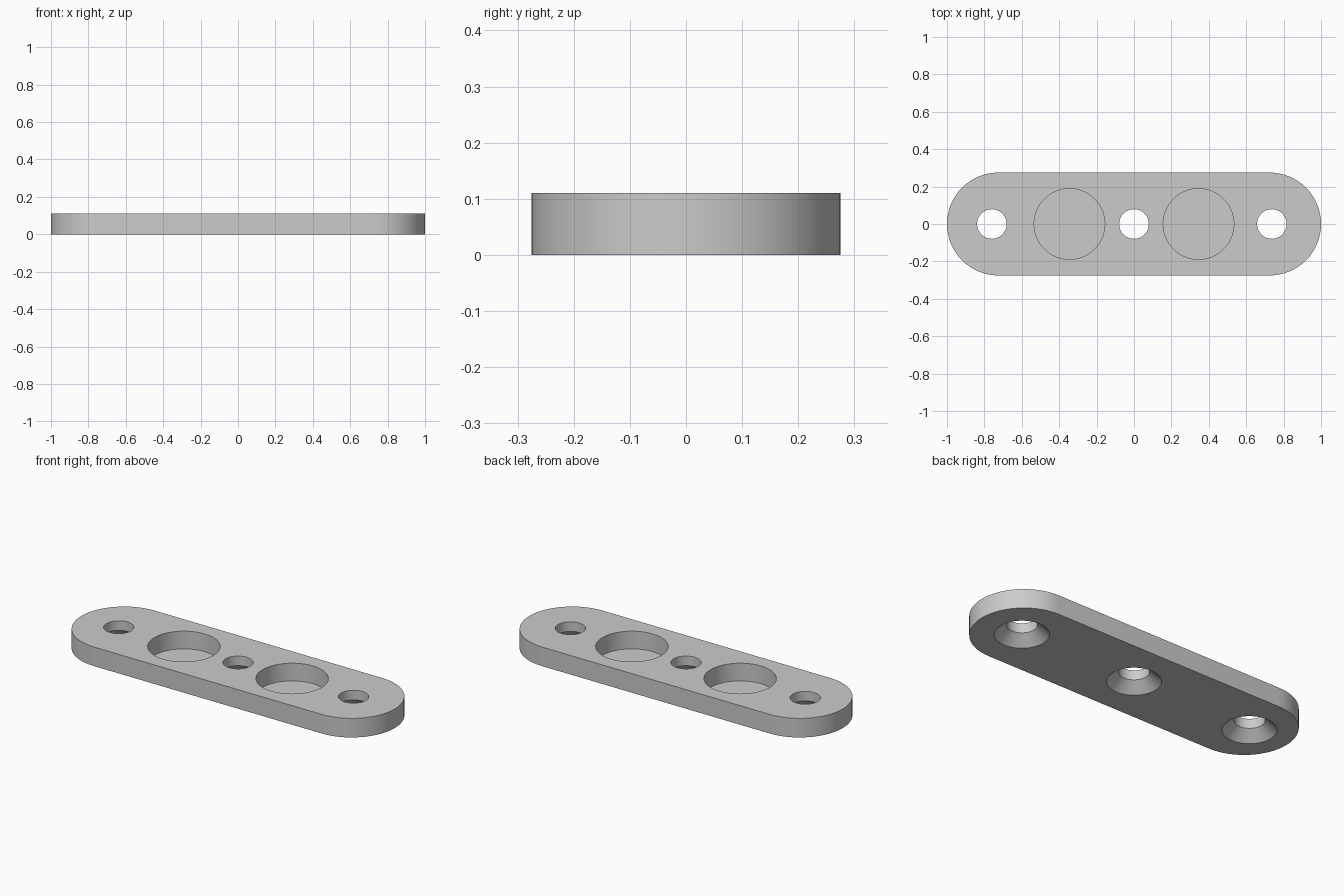
import bpy, bmesh, math

if "Cube" in bpy.data.objects:
    bpy.data.objects.remove(bpy.data.objects["Cube"], do_unlink=True)

HEIGHT, END_R = 0.11, 0.275
HOLE_R, SINK_R, SINK_H = 0.079, 0.139, 0.055
POCKET_R, FLOOR = 0.189, 0.008
SIDES = 64

grey = bpy.data.materials.new("plain grey")
grey.use_nodes = True
colour = (0.6, 0.6, 0.6, 1)
grey.diffuse_color = colour
grey.node_tree.nodes["Principled BSDF"].inputs["Base Color"].default_value = colour


def make_object(name, bm):
    bmesh.ops.recalc_face_normals(bm, faces=bm.faces)
    mesh = bpy.data.meshes.new(name)
    bm.to_mesh(mesh)
    bm.free()
    mesh.materials.append(grey)
    obj = bpy.data.objects.new(name, mesh)
    bpy.context.collection.objects.link(obj)
    return obj


def lathe(name, x, profile):
    """Solid of stacked rings given as (radius, z)."""
    bm = bmesh.new()
    rings = []
    for r, z in profile:
        angles = [2 * math.pi * i / SIDES for i in range(SIDES)]
        rings.append([bm.verts.new((x + r * math.cos(a), r * math.sin(a), z)) for a in angles])
    for low, high in zip(rings, rings[1:]):
        for i in range(SIDES):
            j = (i + 1) % SIDES
            bm.faces.new((low[i], low[j], high[j], high[i]))
    bm.faces.new(rings[0][::-1])
    bm.faces.new(rings[-1])
    return make_object(name, bm)


# Plate with two rounded ends
bm = bmesh.new()
outline = []
for side in (1, -1):
    for i in range(SIDES // 2 + 1):
        a = -math.pi / 2 + 2 * math.pi * i / SIDES
        outline.append(bm.verts.new((side * (1 - END_R + END_R * math.cos(a)),
                                     side * END_R * math.sin(a), 0)))
base = bm.faces.new(outline)
top = bmesh.ops.extrude_face_region(bm, geom=[base])["geom"]
bmesh.ops.translate(bm, vec=(0, 0, HEIGHT),
                    verts=[v for v in top if isinstance(v, bmesh.types.BMVert)])
plate = make_object("mounting_plate", bm)

# Screw holes, countersunk from below
over = 0.02
slope = (SINK_R - HOLE_R) / SINK_H
cutters = [lathe("screw_hole_cutter", x, [(SINK_R + slope * over, -over),
                                          (HOLE_R, SINK_H), (HOLE_R, HEIGHT + over)])
           for x in (-0.76, 0, 0.737)]

# Round pockets, open at the top
cutters += [lathe("pocket_cutter", x, [(POCKET_R, FLOOR), (POCKET_R, HEIGHT + over)])
            for x in (-0.345, 0.345)]

bpy.context.view_layer.objects.active = plate
for cutter in cutters:
    cut = plate.modifiers.new(cutter.name, "BOOLEAN")
    cut.operation, cut.solver, cut.object = "DIFFERENCE", "EXACT", cutter
    bpy.ops.object.modifier_apply(modifier=cut.name)
for cutter in cutters:
    bpy.data.objects.remove(cutter, do_unlink=True)

bpy.ops.object.select_all(action="DESELECT")
plate.select_set(True)
bpy.ops.object.shade_smooth_by_angle(angle=math.radians(30))
